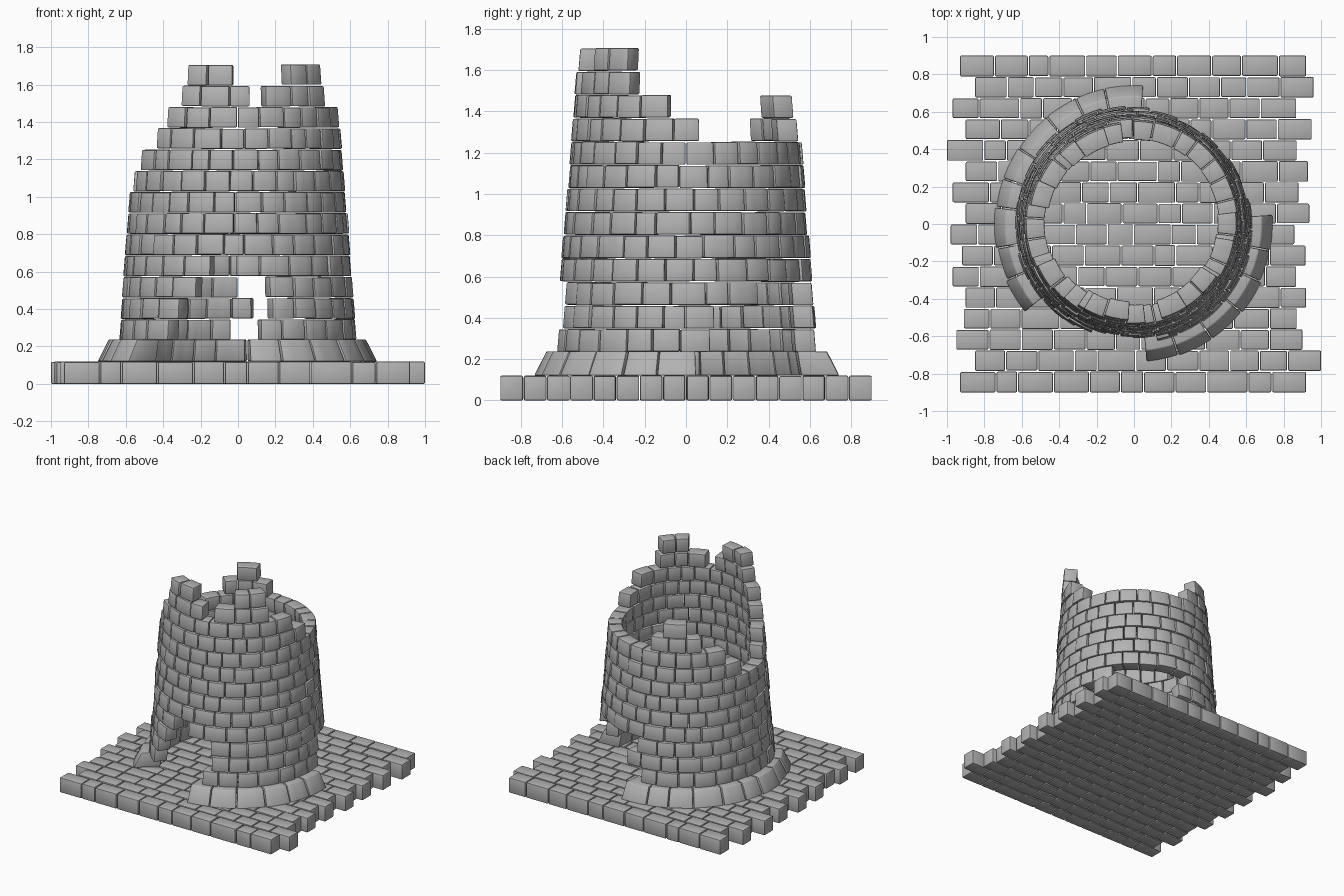
import bpy, bmesh, math, random

if "Cube" in bpy.data.objects:
    bpy.data.objects.remove(bpy.data.objects["Cube"])
random.seed(7)

stone = bpy.data.materials.new("grey stone")
stone.diffuse_color = (0.45, 0.45, 0.45, 1)
stone.use_nodes = True
stone.node_tree.nodes["Principled BSDF"].inputs["Base Color"].default_value = stone.diffuse_color

H = 0.1135          # course height
Z0 = 0.12           # top of the floor


def wall_radius(z):
    return 0.632 - 0.08 * (z - 0.3)


def arc_brick(bm, a0, a1, z0, z1, ro0, ro1, ri0, ri1):
    """Curved block between two angles (degrees); radii at bottom and top."""
    n = max(2, round((a1 - a0) / 5))
    rings = []
    for i in range(n + 1):
        a = math.radians(a0 + (a1 - a0) * i / n)
        c, s = math.cos(a), math.sin(a)
        rings.append([bm.verts.new((r * c, r * s, z)) for r, z in
                      ((ri0, z0), (ro0, z0), (ro1, z1), (ri1, z1))])
    for p, q in zip(rings, rings[1:]):
        for k in range(4):
            m = (k + 1) % 4
            bm.faces.new((p[k], q[k], q[m], p[m]))
    bm.faces.new(rings[0])
    bm.faces.new(rings[-1][::-1])


def box_brick(bm, x0, x1, y0, y1, z0, z1):
    v = [bm.verts.new((x, y, z)) for z in (z0, z1)
         for x, y in ((x0, y0), (x1, y0), (x1, y1), (x0, y1))]
    for f in ((3, 2, 1, 0), (4, 5, 6, 7), (0, 1, 5, 4), (1, 2, 6, 5), (2, 3, 7, 6), (3, 0, 4, 7)):
        bm.faces.new([v[i] for i in f])


def finish(bm, name, bevel):
    bmesh.ops.recalc_face_normals(bm, faces=bm.faces[:])
    sharp = [e for e in bm.edges if e.calc_face_angle(0) > 0.7]
    bmesh.ops.bevel(bm, geom=sharp, offset=bevel, segments=2, profile=0.5, affect='EDGES')
    me = bpy.data.meshes.new(name)
    bm.to_mesh(me)
    bm.free()
    ob = bpy.data.objects.new(name, me)
    me.materials.append(stone)
    bpy.context.collection.objects.link(ob)
    bpy.ops.object.select_all(action='DESELECT')
    ob.select_set(True)
    bpy.context.view_layer.objects.active = ob
    bpy.ops.object.shade_smooth_by_angle(angle=math.radians(35))


def cuts(a, b, step, jitter):
    """Uneven joints from a to b, ends exact."""
    n = max(1, round((b - a) / step))
    w = (b - a) / n
    return [a + w * i + (random.uniform(-jitter, jitter) * w if 0 < i < n else 0)
            for i in range(n + 1)]


# Standing arcs of each course, in degrees from +x (door in front, breach at back right)
courses = {
    1: [(94, 234), (281, 371)],
    2: [(82, 240), (287, 373)],
    3: [(90, 249), (286, 395)],
    4: [(-91, 256)],
    8: [(-162, 170)],
    9: [(-157, 156)],
    10: [(97, 137), (218, 367)],
    11: [(107, 126), (226, 351)],
    12: [(235, 277), (286, 330)],
    13: [(239, 267), (302, 328)],
}

# Tapering tower wall
bm = bmesh.new()
for k in range(1, 14):
    start = random.uniform(0, 14)
    z0 = Z0 + k * H
    for a, b in courses.get(k, [(start, start + 360)]):
        js = cuts(a, b, 13.2, 0.16)
        for p, q in zip(js, js[1:]):
            d = random.uniform(-0.006, 0.006)
            dz = random.uniform(-0.002, 0.002)
            ro0, ro1 = wall_radius(z0) + d, wall_radius(z0 + H) + d
            arc_brick(bm, p + 0.3, q - 0.3, z0 + 0.002 + dz, z0 + H - 0.003 + dz,
                      ro0, ro1, ro0 - 0.1, ro1 - 0.1)
finish(bm, "tower_wall", 0.007)

# Sloped footing ring
bm = bmesh.new()
for a, b in ((86, 219), (275, 364)):
    js = cuts(a, b, 14.5, 0.12)
    for p, q in zip(js, js[1:]):
        d = random.uniform(-0.006, 0.006)
        arc_brick(bm, p + 0.25, q - 0.25, Z0, Z0 + H + 0.004,
                  0.745 + d, 0.685 + d, 0.56, 0.54)
finish(bm, "footing_ring", 0.007)

# Paved floor: 16 rows with ragged ends, front to back
ends = [(-0.93, 0.92), (-0.85, 1.0), (-0.95, 0.9), (-0.91, 0.87), (-0.9, 0.92), (-0.97, 0.87),
        (-0.92, 0.92), (-0.98, 0.86), (-0.9, 0.94), (-0.97, 0.88), (-0.9, 0.93), (-1.0, 0.87),
        (-0.9, 0.95), (-0.97, 0.87), (-0.85, 0.96), (-0.93, 0.92)]
bm = bmesh.new()
for i, (a, b) in enumerate(ends):
    y = -0.9 + 0.1125 * i
    js = cuts(a, b, 0.165, 0.18)
    for p, q in zip(js, js[1:]):
        e = random.uniform(0.001, 0.005)
        lo = 0 if i == 0 else e
        hi = 0 if i == 15 else e
        box_brick(bm, p + (0.003 if p > a else 0), q - (0.003 if q < b else 0),
                  y + lo, y + 0.1125 - hi, 0, Z0 - random.uniform(0, 0.004))
finish(bm, "paved_floor", 0.007)
